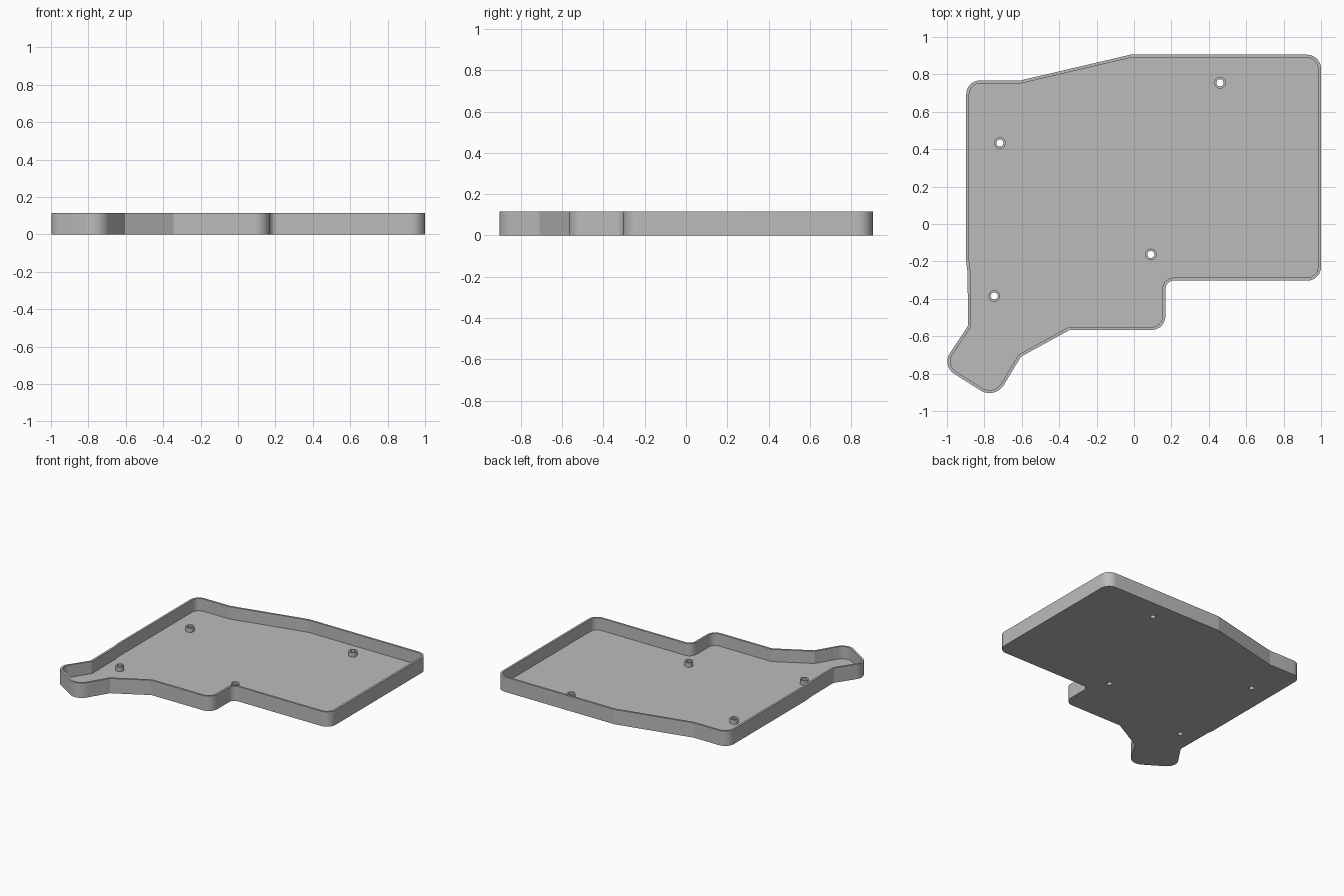
import bpy, bmesh, math
from mathutils import Vector

cube = bpy.data.objects.get("Cube")
if cube:
    bpy.data.objects.remove(cube, do_unlink=True)

HEIGHT, FLOOR, POST_TOP, WALL = 0.115, 0.02, 0.055, 0.016
POST_R, HOLE_R = 0.031, 0.019

# Outline corners, counter-clockwise: x, y, rounding radius
OUTLINE = [
    (1.0, -0.303, 0.075), (1.0, 0.905, 0.075),
    (-0.02, 0.905, 0), (-0.605, 0.768, 0),
    (-0.897, 0.768, 0.075), (-0.897, -0.2, 0),
    (-0.89, -0.26, 0), (-0.887, -0.545, 0.03),
    (-1.03, -0.758, 0.08), (-0.743, -0.939, 0.09),
    (-0.605, -0.71, 0), (-0.345, -0.567, 0),
    (0.168, -0.567, 0.075), (0.168, -0.303, 0.045),
]
POSTS = [(-0.717, 0.433), (0.46, 0.755), (0.09, -0.163), (-0.747, -0.385)]


def rounded_outline(inset, steps=12):
    """Outline moved inward by inset, with filleted corners."""
    points = []
    n = len(OUTLINE)
    for i, (x, y, r) in enumerate(OUTLINE):
        p = Vector((x, y, 0))
        to_prev = (Vector((*OUTLINE[i - 1][:2], 0)) - p).normalized()
        to_next = (Vector((*OUTLINE[(i + 1) % n][:2], 0)) - p).normalized()
        turn = to_next.cross(to_prev).z
        # Mitred inset of the sharp corner
        n_prev = Vector((to_prev.y, -to_prev.x, 0))
        n_next = Vector((-to_next.y, to_next.x, 0))
        p = p + (n_prev + n_next) * (inset / (1 + n_prev.dot(n_next)))
        if r == 0:
            points.append(p)
            continue
        r += -inset if turn > 0 else inset
        half = to_prev.angle(to_next) / 2
        centre = p + (to_prev + to_next).normalized() * (r / math.sin(half))
        reach = r / math.tan(half)
        start = (p + to_prev * reach - centre).normalized()
        end = (p + to_next * reach - centre).normalized()
        for k in range(steps + 1):
            points.append(centre + start.slerp(end, k / steps) * r)
    return points


def circle(x, y, r, count=40):
    return [Vector((x + r * math.cos(math.tau * k / count),
                    y + r * math.sin(math.tau * k / count), 0))
            for k in range(count)]


bm = bmesh.new()


def ring(points, z):
    """Closed loop of vertices at height z."""
    verts = [bm.verts.new((p.x, p.y, z)) for p in points]
    for a, b in zip(verts, verts[1:] + verts[:1]):
        bm.edges.new((a, b))
    return verts


def bridge(rings):
    """Quads between each ring and the one after it."""
    for low, high in zip(rings, rings[1:]):
        for k in range(len(low)):
            j = (k + 1) % len(low)
            bm.faces.new((low[k], low[j], high[j], high[k]))


def fill(rings):
    """Flat face between an outer ring and the rings inside it."""
    edges = [bm.edges.get((v, r[(k + 1) % len(r)]))
             for r in rings for k, v in enumerate(r)]
    bmesh.ops.triangle_fill(bm, use_beauty=True, edges=edges)


# Perimeter wall
outer, inner = rounded_outline(0), rounded_outline(WALL)
wall = [ring(outer, 0), ring(outer, HEIGHT), ring(inner, HEIGHT), ring(inner, FLOOR)]
bridge(wall)

# Hollow screw posts, open through the underside
bottom_rings, floor_rings = [wall[0]], [wall[-1]]
for x, y in POSTS:
    post, hole = circle(x, y, POST_R), circle(x, y, HOLE_R)
    rings = [ring(post, FLOOR), ring(post, POST_TOP), ring(hole, POST_TOP), ring(hole, 0)]
    bridge(rings)
    floor_rings.append(rings[0])
    bottom_rings.append(rings[-1])

# Floor and underside
fill(floor_rings)
fill(bottom_rings)
bmesh.ops.recalc_face_normals(bm, faces=bm.faces[:])

mesh = bpy.data.meshes.new("case_tray")
bm.to_mesh(mesh)
bm.free()
tray = bpy.data.objects.new("case_tray", mesh)
bpy.context.collection.objects.link(tray)

# Plain grey material
grey = bpy.data.materials.new("plain_grey")
grey.use_nodes = True
colour = (0.5, 0.5, 0.5, 1)
grey.diffuse_color = colour
grey.node_tree.nodes["Principled BSDF"].inputs["Base Color"].default_value = colour
mesh.materials.append(grey)

# Smooth round corners, crisp bends
bpy.ops.object.select_all(action='DESELECT')
tray.select_set(True)
bpy.context.view_layer.objects.active = tray
bpy.ops.object.shade_smooth_by_angle(angle=math.radians(10))
